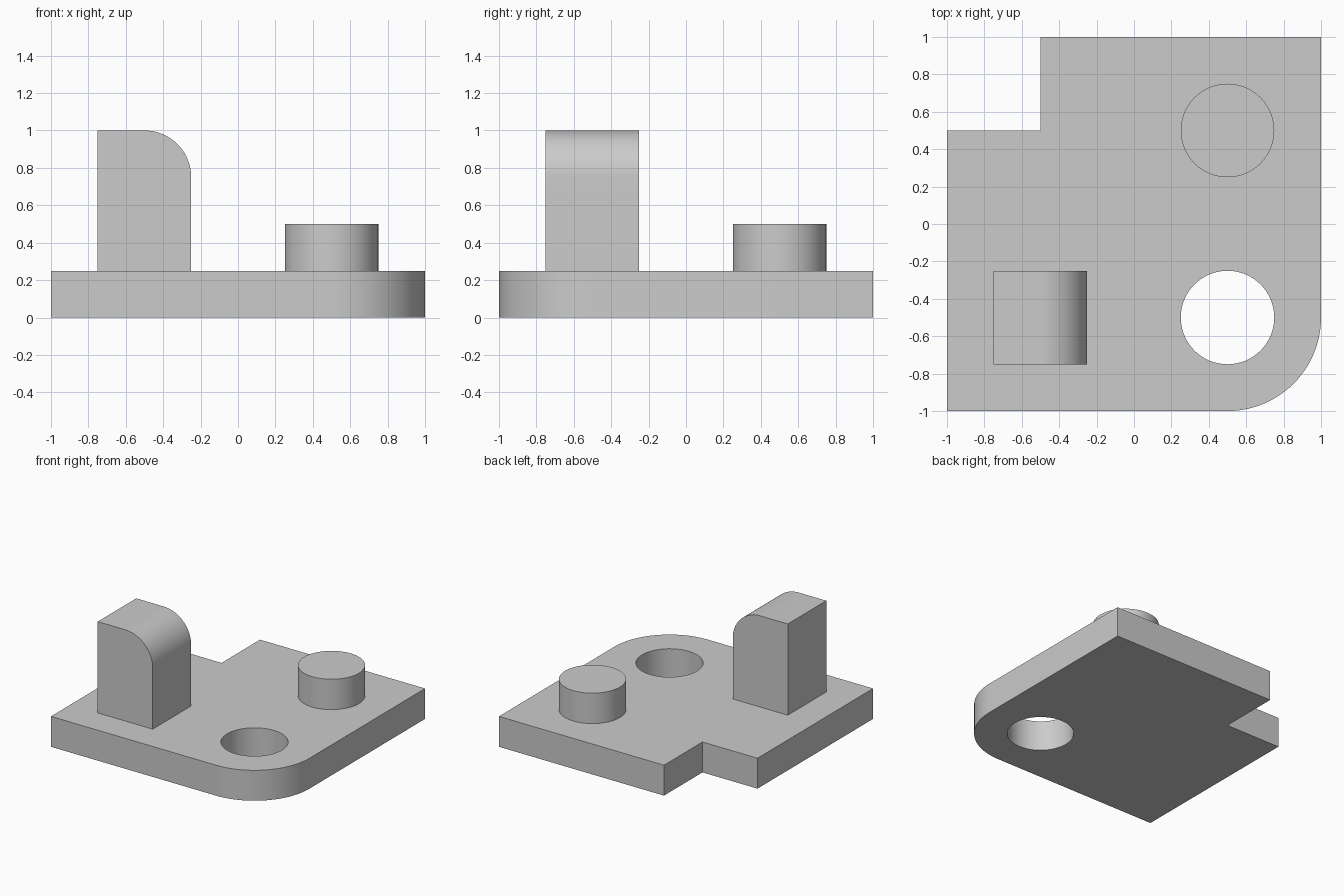
import bpy
import bmesh
from math import cos, sin, pi, radians
from mathutils import Vector

if "Cube" in bpy.data.objects:
    bpy.data.objects.remove(bpy.data.objects["Cube"], do_unlink=True)

grey = bpy.data.materials.new("plain grey")
grey.use_nodes = True
colour = (0.6, 0.6, 0.6, 1)
grey.diffuse_color = colour
grey.node_tree.nodes["Principled BSDF"].inputs["Base Color"].default_value = colour


def arc(cx, cy, radius, start, end, steps):
    """Points along an arc, angles in degrees."""
    angles = [radians(start + (end - start) * i / steps) for i in range(steps + 1)]
    return [(cx + radius * cos(a), cy + radius * sin(a)) for a in angles]


def extrude_profile(name, profile, place, depth):
    """Solid made by sweeping a flat profile along a vector."""
    bm = bmesh.new()
    face = bm.faces.new([bm.verts.new(place(u, v)) for u, v in profile])
    swept = bmesh.ops.extrude_face_region(bm, geom=[face], use_keep_orig=True)
    moved = [g for g in swept["geom"] if isinstance(g, bmesh.types.BMVert)]
    bmesh.ops.translate(bm, verts=moved, vec=Vector(depth))
    bmesh.ops.recalc_face_normals(bm, faces=bm.faces)
    mesh = bpy.data.meshes.new(name)
    bm.to_mesh(mesh)
    bm.free()
    obj = bpy.data.objects.new(name, mesh)
    bpy.context.collection.objects.link(obj)
    mesh.materials.append(grey)
    return obj


def cylinder(name, x, y, bottom, top):
    circle = arc(x, y, 0.25, 0, 360, 64)[:-1]
    return extrude_profile(name, circle, lambda u, v: (u, v, bottom), (0, 0, top - bottom))


def activate(obj):
    bpy.ops.object.select_all(action="DESELECT")
    obj.select_set(True)
    bpy.context.view_layer.objects.active = obj


# Base plate: notched back right corner, rounded front left corner
outline = [(-1, -1)] + arc(0.5, -0.5, 0.5, -90, 0, 24)
outline += [(1, 1), (-0.5, 1), (-0.5, 0.5), (-1, 0.5)]
plate = extrude_profile("base_plate", outline, lambda u, v: (u, v, 0), (0, 0, 0.25))

# Round through hole
cutter = cylinder("hole_cutter", 0.5, -0.5, -0.1, 0.4)
cutter.hide_render = True
hole = plate.modifiers.new("hole", "BOOLEAN")
hole.operation = "DIFFERENCE"
hole.solver = "EXACT"
hole.object = cutter
activate(plate)
bpy.ops.object.modifier_apply(modifier=hole.name)
bpy.data.objects.remove(cutter, do_unlink=True)

# Upright block with one rounded top edge
side = [(-0.75, 0.25), (-0.25, 0.25)] + arc(-0.5, 0.75, 0.25, 0, 90, 20) + [(-0.75, 1)]
block = extrude_profile("upright_block", side, lambda u, v: (u, -0.75, v), (0, 0.5, 0))

# Round peg
peg = cylinder("round_peg", 0.5, 0.5, 0.25, 0.5)

for part in (plate, block, peg):
    activate(part)
    bpy.ops.object.shade_smooth_by_angle(angle=radians(30))
